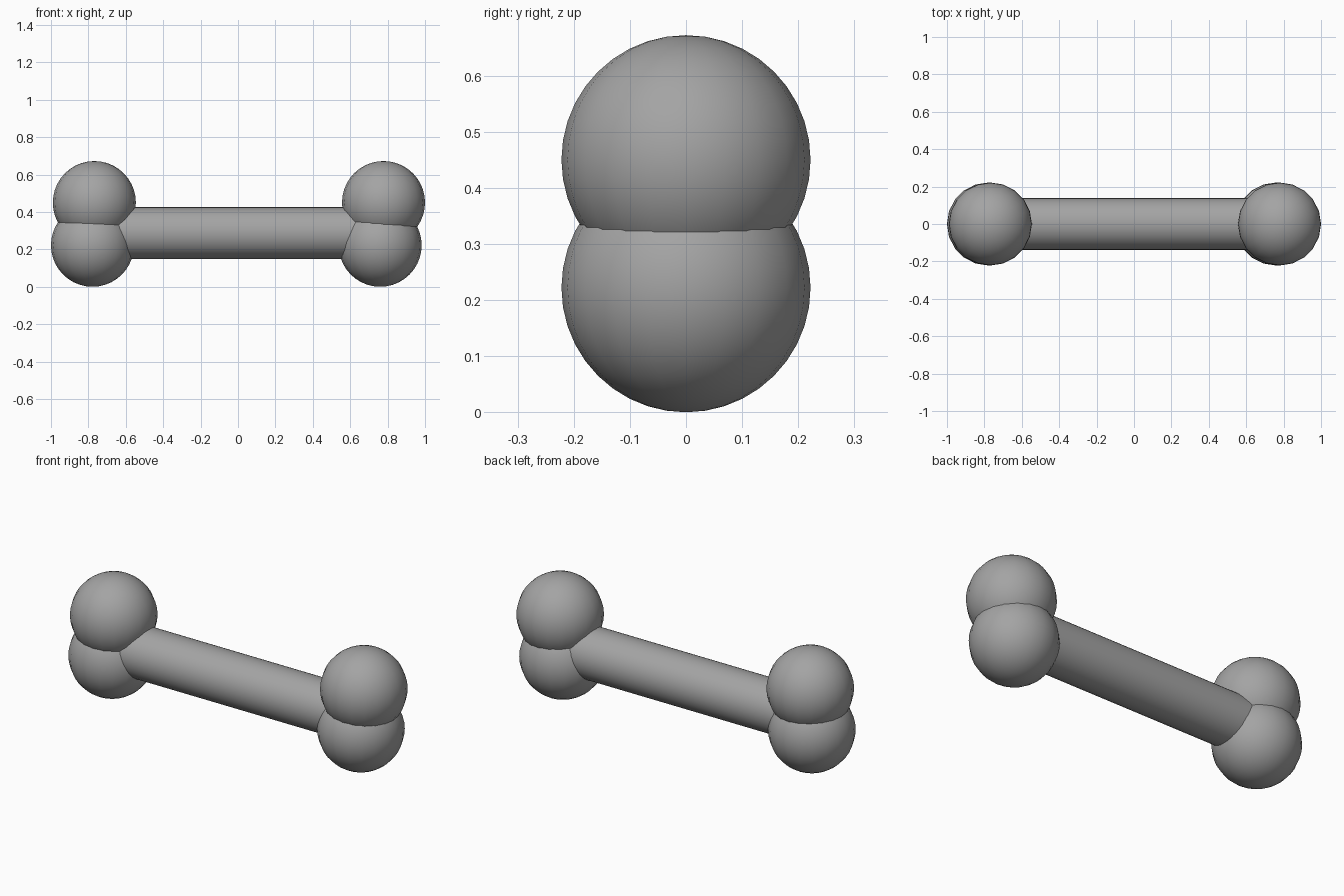
import bpy
import math

cube = bpy.data.objects.get("Cube")
if cube:
    bpy.data.objects.remove(cube, do_unlink=True)

# Single grey material
grey = bpy.data.materials.new("plain grey")
grey.use_nodes = True
colour = (0.37, 0.37, 0.37, 1)
grey.diffuse_color = colour
bsdf = next(n for n in grey.node_tree.nodes if n.type == "BSDF_PRINCIPLED")
bsdf.inputs["Base Color"].default_value = colour

KNOB_RADIUS = 0.222


def finish(name):
    ob = bpy.context.object
    ob.name = name
    ob.data.materials.append(grey)
    bpy.ops.object.shade_smooth_by_angle(angle=math.radians(40))


def knob(name, x, z):
    bpy.ops.mesh.primitive_uv_sphere_add(
        segments=20, ring_count=20, radius=KNOB_RADIUS, location=(x, 0, z))
    finish(name)


# Rounded knobs, a stacked pair at each end, slightly offset
knob("upper_left_knob", 0.778, 0.45)
knob("lower_left_knob", 0.76, KNOB_RADIUS)
knob("upper_right_knob", -0.768, 0.45)
knob("lower_right_knob", -0.778, KNOB_RADIUS)

# Shaft joining the two ends
bpy.ops.mesh.primitive_cylinder_add(
    vertices=32, radius=0.139, depth=1.44, location=(0, 0, 0.287),
    rotation=(0, math.pi / 2, 0))
finish("shaft")
